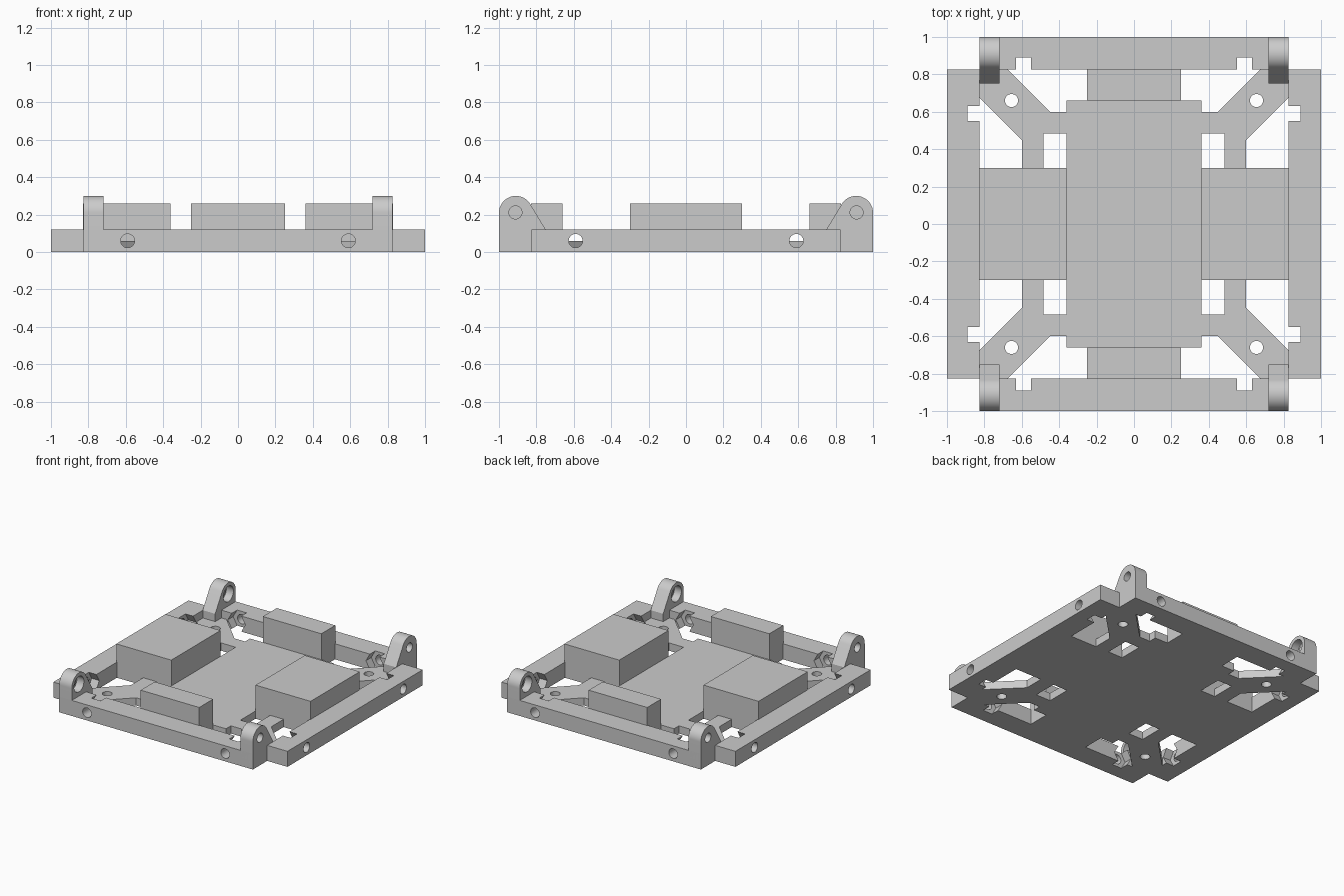
import bpy, bmesh, math
from mathutils import Vector

cube = bpy.data.objects.get("Cube")
if cube:
    bpy.data.objects.remove(cube, do_unlink=True)

grey = bpy.data.materials.new("plain_grey")
grey.use_nodes = True
GREY = (0.6, 0.6, 0.6, 1)
grey.diffuse_color = GREY
grey.node_tree.nodes["Principled BSDF"].inputs["Base Color"].default_value = GREY

RAIL, FLOOR, INNER, BOLT = 0.12, 0.06, 0.825, 0.59
SIGNS = (-1, 1)
CORNERS = [(sx, sy) for sx in SIGNS for sy in SIGNS]


def prism(bm, points, axis, lo, hi):
    """Extrude a 2D profile along an axis: x uses (y, z), y uses (x, z), z uses (x, y)."""
    i = "xyz".index(axis)

    def place(p, d):
        c = list(p)
        c.insert(i, d)
        return bm.verts.new(c)

    a = [place(p, lo) for p in points]
    b = [place(p, hi) for p in points]
    faces = [bm.faces.new(a), bm.faces.new(b)]
    for k in range(len(a)):
        n = (k + 1) % len(a)
        faces.append(bm.faces.new((a[k], a[n], b[n], b[k])))
    bmesh.ops.recalc_face_normals(bm, faces=faces)


def ring(u, v, r, n):
    return [(u + r * math.cos(math.tau * k / n), v + r * math.sin(math.tau * k / n))
            for k in range(n)]


def rect(u0, u1, v0, v1):
    return [(u0, v0), (u1, v0), (u1, v1), (u0, v1)]


def make(name, prisms, cutters=()):
    def build(label, parts):
        bm = bmesh.new()
        for p in parts:
            prism(bm, *p)
        me = bpy.data.meshes.new(label)
        bm.to_mesh(me)
        bm.free()
        me.materials.append(grey)
        ob = bpy.data.objects.new(label, me)
        bpy.context.collection.objects.link(ob)
        return ob

    ob = build(name, prisms)
    bpy.ops.object.select_all(action='DESELECT')
    bpy.context.view_layer.objects.active = ob
    ob.select_set(True)
    if cutters:
        cut = build(name + "_cutter", cutters)
        cut.hide_render = True
        mod = ob.modifiers.new("holes", 'BOOLEAN')
        mod.operation, mod.solver, mod.object = 'DIFFERENCE', 'EXACT', cut
        bpy.ops.object.modifier_apply(modifier=mod.name)
        bpy.data.objects.remove(cut, do_unlink=True)
    bpy.ops.object.shade_smooth_by_angle(angle=math.radians(25))
    return ob


# Floor plate with diagonal arms left between the openings
end_gap = [(0.25, 0.66), (0.36, 0.66), (0.36, 0.6), (0.45, 0.6), (0.69, 0.84), (0.25, 0.84)]
side_gap = [(0.6, 0.3), (0.84, 0.3), (0.84, 0.69), (0.6, 0.45)]
window = rect(0.36, 0.485, 0.3, 0.485)
screw = ring(0.655, 0.66, 0.035, 32)
openings = [([(sx * x, sy * y) for x, y in shape], "z", -0.1, 0.2)
            for sx, sy in CORNERS for shape in (end_gap, side_gap, window, screw)]
make("floor_plate", [(rect(-INNER, INNER, -INNER, INNER), "z", 0, FLOOR)], openings)

# Edge rails with bolt holes and hexagonal nut pockets
for axis, sides in (("y", ("front", "back")), ("x", ("right", "left"))):
    for s, side in zip(SIGNS, sides):
        span = sorted((s * INNER, s))
        pocket = sorted((s * 0.8, s * 0.89))
        bore = sorted((s * 0.85, s * 1.1))
        cuts = []
        for t in SIGNS:
            cuts.append((ring(t * BOLT, FLOOR, 0.075, 6), axis, *pocket))
        rail = make(side + "_rail", [(rect(-INNER, INNER, 0, RAIL), axis, *span)], cuts)
        bores = [(ring(t * BOLT, FLOOR, 0.037, 32), axis, *bore) for t in SIGNS]
        cut = bores
        # Drill the bolt holes after the pockets
        bm = bmesh.new()
        for b in cut:
            prism(bm, *b)
        me = bpy.data.meshes.new("drill")
        bm.to_mesh(me)
        bm.free()
        drill = bpy.data.objects.new("drill", me)
        bpy.context.collection.objects.link(drill)
        mod = rail.modifiers.new("bolt_holes", 'BOOLEAN')
        mod.operation, mod.solver, mod.object = 'DIFFERENCE', 'EXACT', drill
        bpy.context.view_layer.objects.active = rail
        bpy.ops.object.modifier_apply(modifier=mod.name)
        bpy.data.objects.remove(drill, do_unlink=True)

# Raised blocks around the centre
for s, end, side in ((-1, "front", "right"), (1, "back", "left")):
    make(end + "_block", [(rect(-0.25, 0.25, *sorted((s * 0.66, s * 0.83))), "z", 0, 0.26)])
    make(side + "_block", [(rect(*sorted((s * 0.36, s * 0.83)), -0.3, 0.3), "z", 0, 0.26)])

# Rounded corner lugs with a through hole and an inner counterbore
arc = [(0.91 + 0.09 * math.cos(math.radians(a)), 0.21 + 0.09 * math.sin(math.radians(a)))
       for a in range(0, 151, 6)]
lug = [(0.75, 0), (1, 0)] + arc + [(0.75, RAIL)]
for sx, sy in CORNERS:
    name = ("front" if sy < 0 else "back") + ("_right" if sx < 0 else "_left") + "_lug"
    body = [([(sy * y, z) for y, z in lug], "x", *sorted((sx * 0.72, sx * 0.827)))]
    hole = ring(sy * 0.912, 0.212, 0.035, 32)
    wide = ring(sy * 0.912, 0.212, 0.06, 32)
    bores = [(hole, "x", *sorted((sx * 0.77, sx * 0.9))),
             (wide, "x", *sorted((sx * 0.7, sx * 0.78)))]
    make(name, body, bores)
